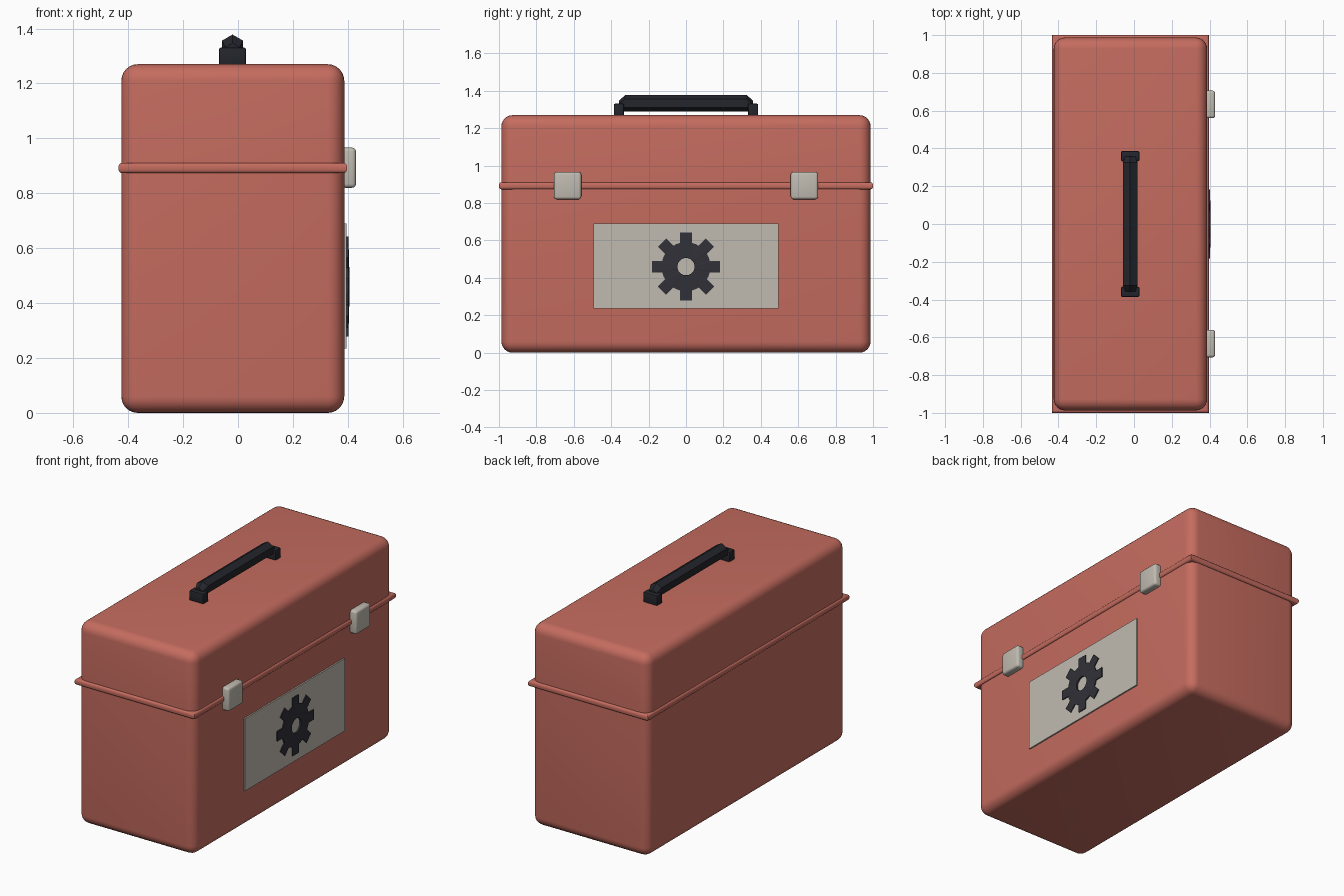
import bpy, bmesh
from math import pi, sin, cos, radians
from mathutils import Matrix, Vector

cube = bpy.data.objects.get("Cube")
if cube:
    bpy.data.objects.remove(cube, do_unlink=True)


def material(name, rgb, rough=0.6):
    m = bpy.data.materials.new(name)
    m.use_nodes = True
    m.diffuse_color = (*rgb, 1)
    shader = m.node_tree.nodes["Principled BSDF"]
    shader.inputs["Base Color"].default_value = (*rgb, 1)
    shader.inputs["Roughness"].default_value = rough
    return m


RED = material("brick red paint", (0.56, 0.15, 0.115))
STEEL = material("warm light grey", (0.53, 0.50, 0.44))
BLACK = material("black plastic", (0.018, 0.019, 0.025))
DARK = material("dark slate", (0.03, 0.03, 0.039))


def finish(name, bm, mat, smooth=True):
    bmesh.ops.recalc_face_normals(bm, faces=bm.faces)
    mesh = bpy.data.meshes.new(name)
    bm.to_mesh(mesh)
    bm.free()
    mesh.materials.append(mat)
    ob = bpy.data.objects.new(name, mesh)
    bpy.context.collection.objects.link(ob)
    if smooth:
        bpy.ops.object.select_all(action='DESELECT')
        ob.select_set(True)
        bpy.context.view_layer.objects.active = ob
        bpy.ops.object.shade_smooth_by_angle(angle=radians(35))
    return ob


def box(name, x, y, z, mat, radius=0, segments=3, rule=lambda a, b: True):
    """Box from (min, max) ranges; edges passing the rule are rounded."""
    bm = bmesh.new()
    bmesh.ops.create_cube(bm, size=1)
    for v in bm.verts:
        v.co = Vector([r[0] if c < 0 else r[1] for c, r in zip(v.co, (x, y, z))])
    if radius:
        edges = [e for e in bm.edges if rule(e.verts[0].co, e.verts[1].co)]
        bmesh.ops.bevel(bm, geom=edges, offset=radius, segments=segments,
                        profile=0.5, affect='EDGES', clamp_overlap=True)
    return finish(name, bm, mat, smooth=bool(radius))


# Case: base and lid meet at the seam, which stays unrounded
SEAM = 0.892
SIDE = 0.387
X, Y = (-0.425, SIDE), (-0.987, 0.987)
off_seam = lambda a, b: abs(a.z + b.z - 2 * SEAM) > 1e-4
box("base", X, Y, (0, SEAM), RED, 0.06, 6, off_seam)
box("lid", X, Y, (SEAM, 1.27), RED, 0.06, 6, off_seam)

# Rim: rounded lips, square corners in plan
box("rim", (-0.435, 0.397), (-1, 1), (0.873, 0.911), RED, 0.014, 4,
    lambda a, b: abs(a.z - b.z) < 1e-4)

# Latches
for side, s in (("right", -1), ("left", 1)):
    box(side + "_latch", (0.375, 0.43), (s * 0.633 - 0.073, s * 0.633 + 0.073),
        (0.82, 0.966), STEEL, 0.014, 3)

# Label plate
box("label_plate", (SIDE - 0.01, 0.396), (-0.495, 0.495), (0.235, 0.69), STEEL)

# Gear emblem: ring with a square tooth on every second sector
GEAR_Z, SECTORS = 0.46, 16
HALF_TOOTH = 0.031


def gear():
    bm = bmesh.new()
    outline = []
    for i in range(8):
        a = i * pi / 4
        out, across = Vector((cos(a), sin(a))), Vector((-sin(a), cos(a)))
        for r, w in ((0.127, -1), (0.182, -1), (0.182, 1), (0.127, 1)):
            outline.append((out * r + across * w * HALF_TOOTH, r))
        mid = a + pi / 8
        outline.append((Vector((cos(mid), sin(mid))) * 0.131, 0.131))
    loops = []
    for base in (False, True):
        outer = [bm.verts.new((0.39 if base else 0.402, p.x, p.y + GEAR_Z))
                 for p, r in outline]
        inner = []
        for p, r in outline:
            q = p.normalized() * 0.046
            inner.append(bm.verts.new((0.39 if base else 0.406, q.x, q.y + GEAR_Z)))
        loops.append((outer, inner))
    (fo, fi), (bo, bi) = loops
    n = len(fo)
    for i in range(n):
        j = (i + 1) % n
        for a, b in ((fo, fi), (bo, bi), (fo, bo), (fi, bi)):
            bm.faces.new((a[i], a[j], b[j], b[i]))
    return finish("gear_emblem", bm, DARK, smooth=False)


gear()

# Handle posts
HX = -0.02
for side, s in (("front", -1), ("back", 1)):
    box(side + "_handle_post", (HX - 0.049, HX + 0.049),
        (s * 0.359 - 0.027, s * 0.359 + 0.027), (1.26, 1.331), BLACK, 0.007, 2)

# Handle grip: hexagonal bar with a ridge on top, ends dipping into the posts
bm = bmesh.new()
rings = []
for y, r, z in ((-0.358, 0.03, 1.317), (-0.325, 0.044, 1.334),
                (0.325, 0.044, 1.334), (0.358, 0.03, 1.317)):
    rings.append([bm.verts.new((HX + r * sin(k * pi / 3), y, z + r * cos(k * pi / 3)))
                  for k in range(6)])
for a, b in zip(rings, rings[1:]):
    for k in range(6):
        m = (k + 1) % 6
        bm.faces.new((a[k], a[m], b[m], b[k]))
bm.faces.new(rings[0])
bm.faces.new(rings[-1])
finish("handle_grip", bm, BLACK, smooth=False)
